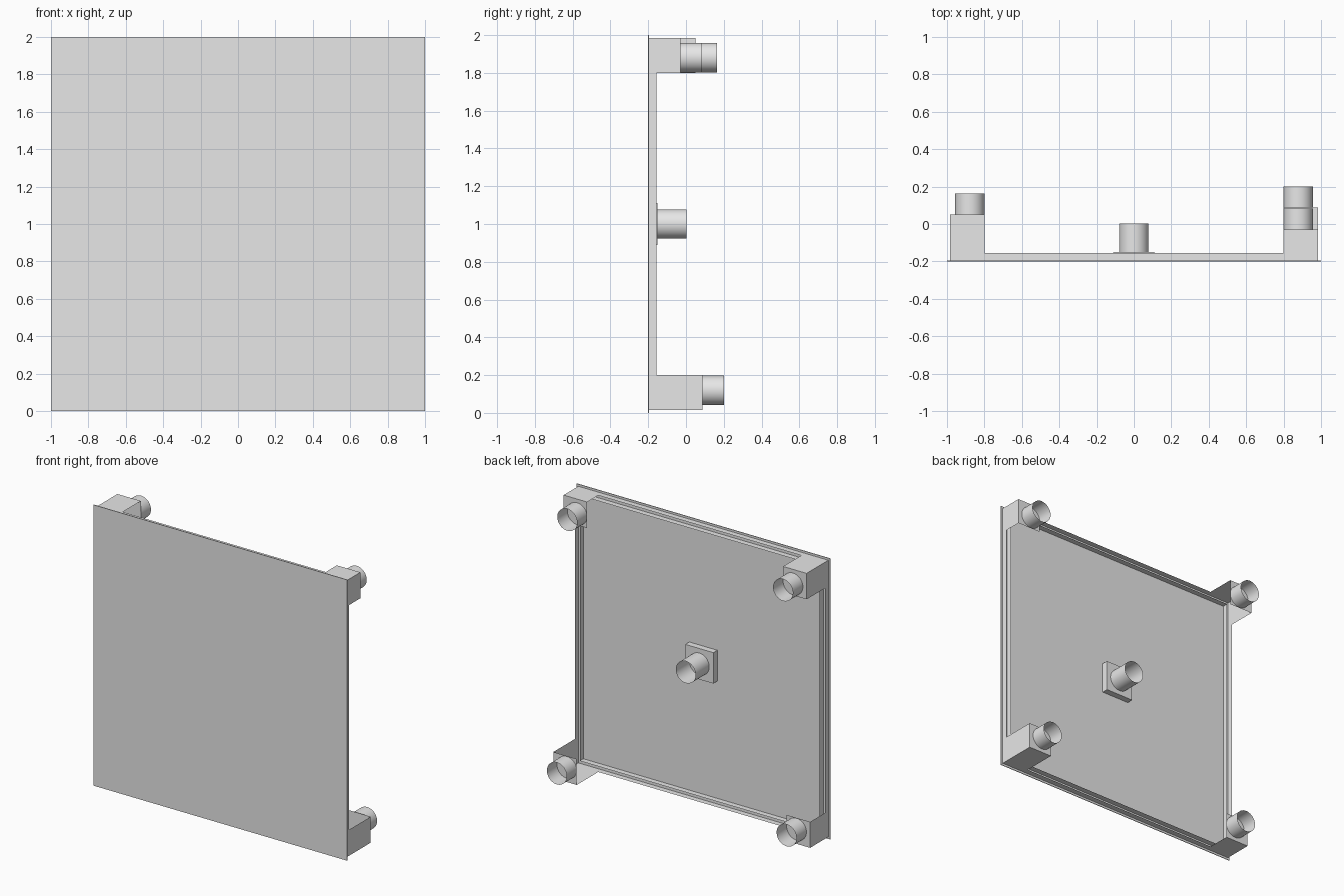
import bpy, bmesh
from mathutils import Matrix, Vector

cube = bpy.data.objects.get("Cube")
if cube:
    bpy.data.objects.remove(cube, do_unlink=True)

# One plain grey for everything
grey = bpy.data.materials.new("plain_grey")
grey.use_nodes = True
colour = (0.8, 0.8, 0.8, 1)
grey.diffuse_color = colour
grey.node_tree.nodes["Principled BSDF"].inputs["Base Color"].default_value = colour

FRONT, RIM_BACK = -0.2, -0.155
OUTER, GROOVE, INNER = 0.985, 0.945, 0.8
MID = 1.0          # height of the panel centre


def finish(name, bm):
    mesh = bpy.data.meshes.new(name)
    bm.to_mesh(mesh)
    bm.free()
    mesh.materials.append(grey)
    obj = bpy.data.objects.new(name, mesh)
    bpy.context.collection.objects.link(obj)
    return obj


def box(name, low, high, open_sides=()):
    """Box between two corners, leaving out faces that look along open_sides."""
    low, high = Vector(low), Vector(high)
    bm = bmesh.new()
    size = Matrix.Diagonal((*(high - low), 1))
    bmesh.ops.create_cube(bm, size=1, matrix=Matrix.Translation((low + high) / 2) @ size)
    bm.normal_update()
    gone = [f for f in bm.faces if any(f.normal.dot(Vector(d)) > 0.9 for d in open_sides)]
    bmesh.ops.delete(bm, geom=gone, context='FACES')
    return finish(name, bm)


def tube(name, x, z, y0, y1, radius=0.078):
    """Thin open tube pointing backwards."""
    bm = bmesh.new()
    place = Matrix.Translation((x, (y0 + y1) / 2, z)) @ Matrix.Rotation(1.5708, 4, 'X')
    bmesh.ops.create_cone(bm, cap_ends=False, segments=40, radius1=radius,
                          radius2=radius, depth=y1 - y0, matrix=place)
    for f in bm.faces:
        f.smooth = True
    return finish(name, bm)


# Flat front panel
box("front_panel", (-1, FRONT, 0), (1, FRONT + 0.005, 2))

# Two thin upright walls around the back edge, forming an open channel
for name, r in (("outer_rim", OUTER), ("inner_rim", GROOVE)):
    box(name, (-r, FRONT + 0.005, MID - r), (r, RIM_BACK, MID + r),
        open_sides=((0, 1, 0), (0, -1, 0)))

# Corner brackets, open towards the panel centre, each with its own depth
corners = {
    "top_left": (1, 1, -0.03),
    "bottom_right": (-1, -1, 0.01),
    "top_right": (-1, 1, 0.05),
    "bottom_left": (1, -1, 0.087),
}
for name, (sx, sz, back) in corners.items():
    xs = sorted((sx * INNER, sx * OUTER))
    zs = sorted((MID + sz * INNER, MID + sz * OUTER))
    box(name + "_bracket", (xs[0], FRONT + 0.005, zs[0]), (xs[1], back, zs[1]),
        open_sides=((-sx, 0, 0), (0, 0, -sz), (0, -1, 0)))
    tube(name + "_tube", sx * 0.878, MID + sz * 0.881, back, back + 0.113)

# Centre mount
box("centre_plate", (-0.11, FRONT + 0.005, MID - 0.11), (0.11, -0.15, MID + 0.11))
tube("centre_tube", 0, MID, -0.15, 0.003)
